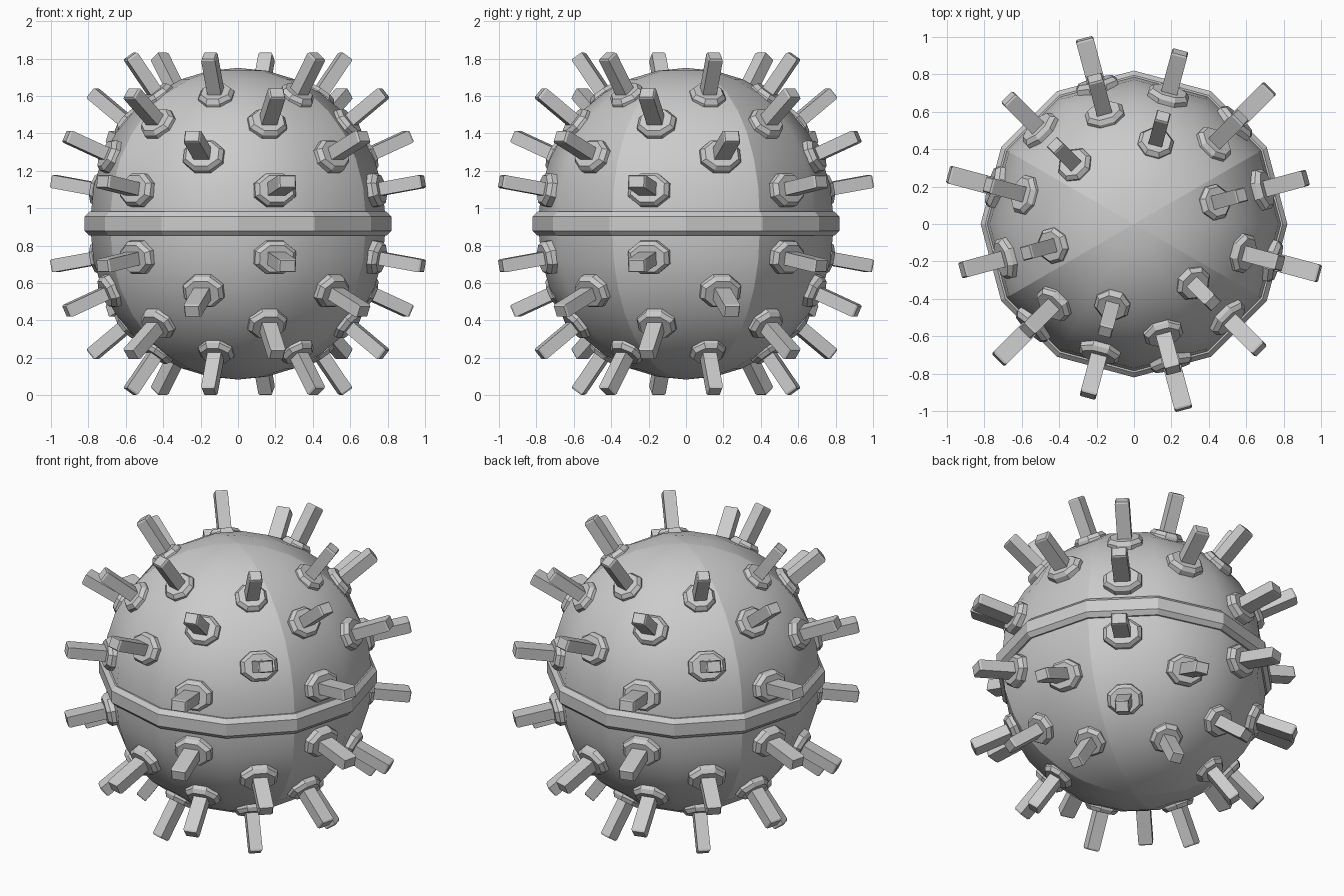
import bpy, bmesh
from math import sin, cos, pi, radians, atan2, degrees
from mathutils import Vector

if "Cube" in bpy.data.objects:
    bpy.data.objects.remove(bpy.data.objects["Cube"])

MID = 0.917      # height of the middle plane
OFF = 0.046      # each half-ball centre sits this far from the middle plane
R = 0.787


def loft(bm, loops, cap=True, closed=False):
    rows = [[bm.verts.new(p) for p in lp] for lp in loops]
    n = len(rows[0])
    pairs = list(zip(rows, rows[1:]))
    if closed:
        pairs.append((rows[-1], rows[0]))
    for a, b in pairs:
        for i in range(n):
            j = (i + 1) % n
            bm.faces.new((a[i], a[j], b[j], b[i]))
    if cap and not closed:
        bm.faces.new(rows[0][::-1])
        bm.faces.new(rows[-1])


def finish(bm, name):
    bmesh.ops.recalc_face_normals(bm, faces=bm.faces)
    me = bpy.data.meshes.new(name)
    bm.to_mesh(me)
    bm.free()
    ob = bpy.data.objects.new(name, me)
    bpy.context.collection.objects.link(ob)
    return ob


def circle(r, z, n=12):
    return [Vector((r * cos(2 * pi * i / n), r * sin(2 * pi * i / n), z)) for i in range(n)]


# Ball: two stretched-apart halves, 12 sides round, smooth from pole to pole
bm = bmesh.new()
steps = 8
angles = [pi / 2 * k / steps for k in range(steps)]
prof = [(R * cos(a), -OFF - R * sin(a)) for a in reversed(angles)]
prof += [(R * cos(a), OFF + R * sin(a)) for a in angles]
loft(bm, [circle(r, MID + z) for r, z in prof], cap=False)
for s in (-1, 1):
    pole = bm.verts.new((0, 0, MID + s * (OFF + R)))
    rim = [e for e in bm.edges if e.is_boundary and (e.verts[0].co.z - MID) * s > 0]
    for e in rim:
        bm.faces.new((e.verts[0], e.verts[1], pole))
for f in bm.faces:
    f.smooth = True
# Four hard seams running pole to pole
for e in bm.edges:
    a, b = [v.co for v in e.verts]
    m = (a + b) / 2
    if abs(a.z - b.z) > 0.005:
        lon = degrees(atan2(m.y, m.x))
        if abs(abs(lon) - 30) < 1 or abs(abs(lon) - 150) < 1:
            e.smooth = False
finish(bm, "ball")

# Belt around the middle
bm = bmesh.new()
belt = [(0.74, -0.064), (0.795, -0.064), (0.82, -0.038),
        (0.82, 0.038), (0.795, 0.064), (0.74, 0.064)]
loft(bm, [circle(r, MID + z) for r, z in belt], closed=True)
finish(bm, "belt")


# Studs: octagonal collar with a square prong, pointing out of the ball
def stud(lat, lon, side, collar_w, prong_w, name):
    d = Vector((cos(lat) * cos(lon), cos(lat) * sin(lon), side * sin(lat)))
    t = Vector((-sin(lon), cos(lon), 0))
    u = d.cross(t)
    c = Vector((0, 0, MID + side * OFF))

    def ring(n, dist, w, h):
        k = 1 / cos(pi / n)
        return [c + d * dist + t * (w * k * cos(2 * pi * (i + .5) / n))
                + u * (h * k * sin(2 * pi * (i + .5) / n)) for i in range(n)]

    bm = bmesh.new()
    loft(bm, [ring(8, dist, collar_w * s, 0.088 * s)
              for dist, s in ((0.70, 1), (0.785, 1), (0.808, 0.82))])
    finish(bm, name + "_collar")
    bm = bmesh.new()
    loft(bm, [ring(4, dist, prong_w * s, 0.035 * s)
              for dist, s in ((0.74, 1), (1.03, 1), (1.04, 0.86))])
    finish(bm, name + "_prong")


# latitude, first longitude, collar half width, prong half width
levels = [(10, 45, 0.112, 0.048), (24, 15, 0.109, 0.044),
          (39, 45, 0.102, 0.042), (55, 15, 0.092, 0.038)]
for lat, start, cw, pw in levels:
    for k in range(6):
        for side, label in ((1, "upper"), (-1, "lower")):
            stud(radians(lat), radians(start + 60 * k), side, cw, pw,
                 f"{label}_stud_{lat}_{k}")
